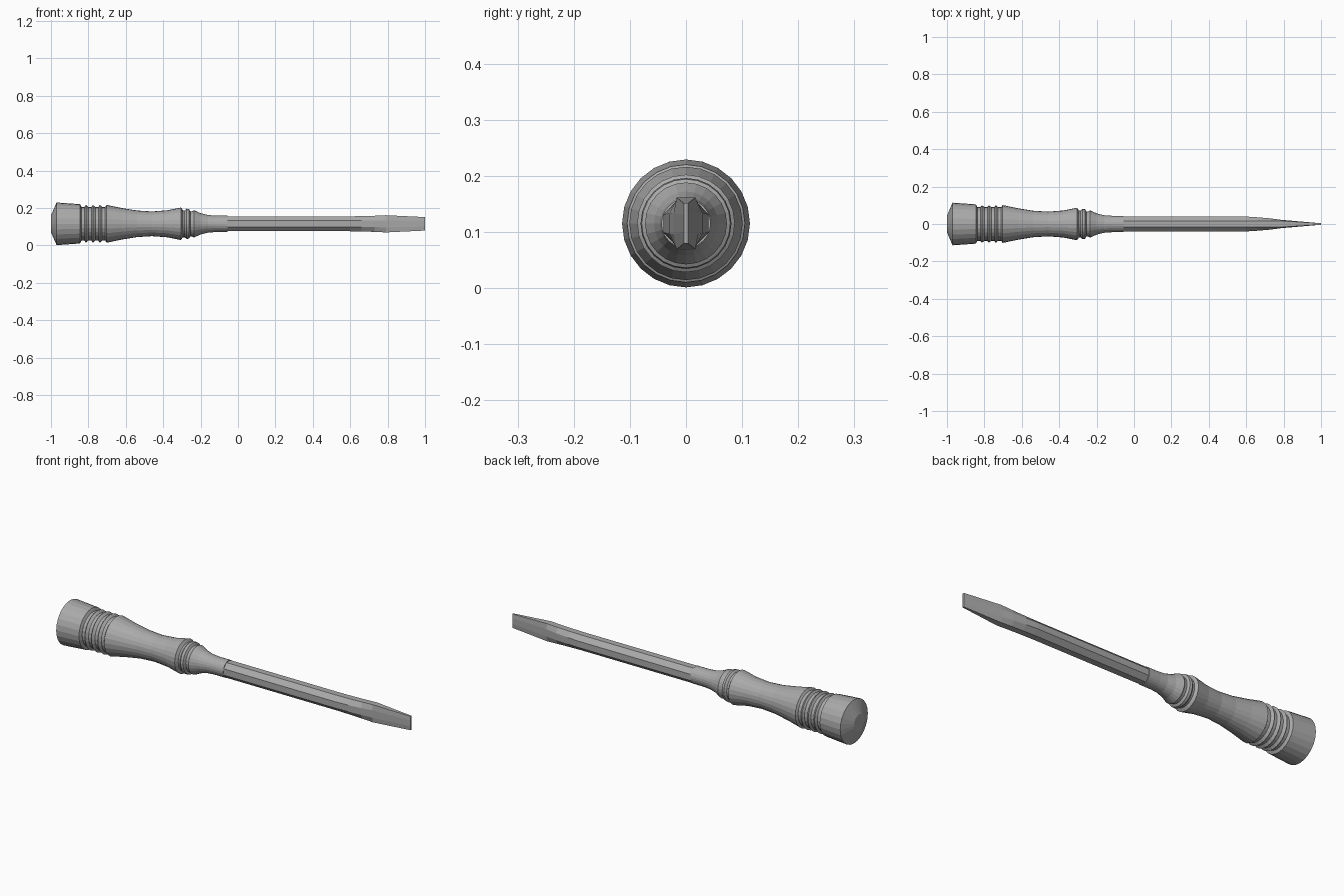
import bpy, bmesh, math

cube = bpy.data.objects.get("Cube")
if cube:
    bpy.data.objects.remove(cube, do_unlink=True)

AXIS_Z = 0.115

grey = bpy.data.materials.new("plain grey")
grey.use_nodes = True
grey.diffuse_color = (0.4, 0.4, 0.4, 1)
grey.node_tree.nodes["Principled BSDF"].inputs["Base Color"].default_value = (0.4, 0.4, 0.4, 1)


def ring(x, sides, radius, phase=0.0):
    """Points of a regular polygon around the tool axis."""
    return [(x, radius * math.cos(2 * math.pi * (i + phase) / sides),
             radius * math.sin(2 * math.pi * (i + phase) / sides)) for i in range(sides)]


def loft(name, rings):
    """Skin a list of equal-sized rings and cap both ends."""
    bm = bmesh.new()
    loops = [[bm.verts.new(p) for p in r] for r in rings]
    n = len(loops[0])
    for a, b in zip(loops, loops[1:]):
        for i in range(n):
            j = (i + 1) % n
            bm.faces.new((a[i], a[j], b[j], b[i]))
    bm.faces.new(loops[0])
    bm.faces.new(loops[-1])
    bmesh.ops.recalc_face_normals(bm, faces=bm.faces)
    mesh = bpy.data.meshes.new(name)
    bm.to_mesh(mesh)
    bm.free()
    mesh.materials.append(grey)
    obj = bpy.data.objects.new(name, mesh)
    obj.location.z = AXIS_Z
    bpy.context.collection.objects.link(obj)
    return obj


# Handle: pommel, three grip grooves, waist, two collar grooves, neck
profile = [(-1, 0.045), (-0.97, 0.114), (-0.845, 0.105)]
for k in range(4):
    x = -0.845 + 0.037 * k
    profile += [(x + 0.008, 0.09), (x + 0.024, 0.09), (x + 0.032, 0.101)]
profile += [(-0.62, 0.084), (-0.54, 0.071), (-0.46, 0.066), (-0.38, 0.072),
            (-0.305, 0.087), (-0.295, 0.072), (-0.285, 0.072), (-0.275, 0.081),
            (-0.262, 0.079), (-0.255, 0.067), (-0.246, 0.067), (-0.235, 0.073),
            (-0.2, 0.057), (-0.16, 0.047), (-0.12, 0.044), (-0.055, 0.044)]
loft("handle", [ring(x, 24, r) for x, r in profile])

# Shaft: eight-sided rod
SHAFT_R = 0.043
loft("shaft", [ring(x, 8, SHAFT_R, 0.5) for x in (-0.08, 0.6)])

# Blade: the rod is flattened sideways and flared, then tapers to the tip
stations = [(0.6, 0.043, 0.04), (0.66, 0.036, 0.041), (0.73, 0.03, 0.043),
            (0.79, 0.022, 0.046), (1.0, 0.004, 0.036)]
sections = []
for x, half_width, half_height in stations:
    lift = half_height / (SHAFT_R * math.cos(math.pi / 8))
    sections.append([(x, max(-half_width, min(half_width, y)), z * lift)
                     for _, y, z in ring(x, 8, SHAFT_R, 0.5)])
loft("blade", sections)
